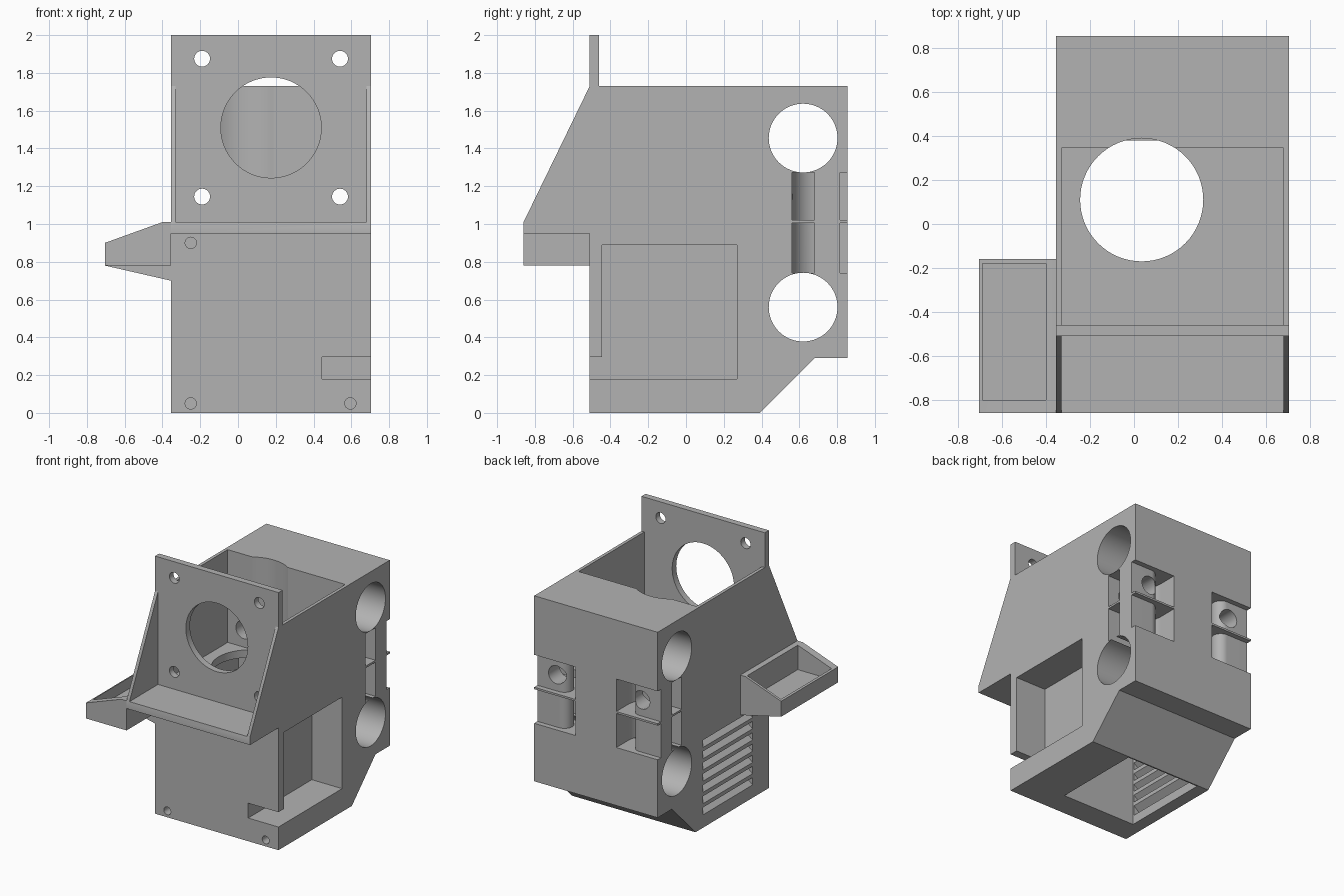
import bpy, bmesh, math
from mathutils import Vector

if "Cube" in bpy.data.objects:
    bpy.data.objects.remove(bpy.data.objects["Cube"], do_unlink=True)

grey = bpy.data.materials.new("plain_grey")
grey.use_nodes = True
grey.diffuse_color = (0.45, 0.45, 0.45, 1)
grey.node_tree.nodes["Principled BSDF"].inputs["Base Color"].default_value = (0.45, 0.45, 0.45, 1)

L, R = -0.355, 0.705      # body sides
MID = (L + R) / 2         # mirror plane of the body


def prism(name, pts, axis, a, b):
    """Extrude a 2D profile along an axis from a to b."""
    place = {"x": lambda u, v, t: (t, u, v),
             "y": lambda u, v, t: (u, t, v),
             "z": lambda u, v, t: (u, v, t)}[axis]
    bm = bmesh.new()
    face = bm.faces.new([bm.verts.new(place(u, v, a)) for u, v in pts])
    new = bmesh.ops.extrude_face_region(bm, geom=[face])["geom"]
    shift = Vector(place(0, 0, b - a))
    bmesh.ops.translate(bm, vec=shift, verts=[g for g in new if isinstance(g, bmesh.types.BMVert)])
    bmesh.ops.recalc_face_normals(bm, faces=bm.faces)
    mesh = bpy.data.meshes.new(name)
    bm.to_mesh(mesh)
    bm.free()
    mesh.materials.append(grey)
    ob = bpy.data.objects.new(name, mesh)
    bpy.context.collection.objects.link(ob)
    return ob


def box(name, x0, x1, y0, y1, z0, z1):
    return prism(name, [(x0, y0), (x1, y0), (x1, y1), (x0, y1)], "z", z0, z1)


def rod(name, axis, u, v, r, a, b, sides=64):
    ring = [math.tau * i / sides for i in range(sides)]
    return prism(name, [(u + r * math.cos(t), v + r * math.sin(t)) for t in ring], axis, a, b)


def combine(target, tool, operation="DIFFERENCE"):
    mod = target.modifiers.new("cut", "BOOLEAN")
    mod.operation, mod.solver, mod.object = operation, "EXACT", tool
    bpy.context.view_layer.objects.active = target
    bpy.ops.object.modifier_apply(modifier=mod.name)
    bpy.data.objects.remove(tool, do_unlink=True)


def mirrored_box(name, side, x0, x1, *rest):
    """Box given for the right half, flipped to the other side when side is -1."""
    xs = sorted(MID + side * (x - MID) for x in (x0, x1))
    return box(name, *xs, *rest)


# Main body with hood cheeks, extruded sideways
body = prism("body", [(-0.51, 0), (0.39, 0), (0.68, 0.29), (0.855, 0.29), (0.855, 1.73),
                      (-0.51, 1.73), (-0.86, 1.01), (-0.86, 0.95), (-0.51, 0.95)], "x", L, R)

# Upper bay, lower duct and the round opening between them
combine(body, box("cut", L + 0.025, R - 0.025, -1, 0.345, 1.01, 1.9))
combine(body, box("cut", -0.26, 0.37, -0.32, 0.38, -0.1, 0.95))
combine(body, rod("cut", "z", 0.035, 0.11, 0.28, 0.5, 1.9))

# Side pocket with its front slot
combine(body, box("cut", 0.445, 0.8, -0.445, 0.27, 0.18, 0.89))
combine(body, box("cut", 0.445, 0.8, -0.6, -0.4, 0.18, 0.295))

# Bearing bores running across the body
for z in (1.455, 0.56):
    combine(body, rod("cut", "x", 0.62, z, 0.182, -1, 1))

# Blind screw holes in the front
for x, z in ((-0.25, 0.9), (-0.25, 0.05), (0.595, 0.05)):
    combine(body, rod("cut", "y", x, z, 0.03, -0.6, -0.4, 24))

# Belt clamps: U-shaped channel around a rounded core, two levels per side
SCREW_X = (-0.19, 0.54)
for side, label, screw in ((-1, "right", SCREW_X[0]), (1, "left", SCREW_X[1])):
    for z0, z1, level in ((0.74, 1.005, "lower"), (1.02, 1.272, "upper")):
        cx = MID + side * (0.498 - MID)
        channel = mirrored_box("cut", side, 0.498, 0.8, 0.56, 0.9, z0, z1)
        combine(channel, rod("tool", "z", cx, 0.708, 0.148, z0, z1), "UNION")
        combine(channel, mirrored_box("tool", side, 0.35, 0.55, 0.708, 0.9, z0, z1), "UNION")
        combine(body, channel)
        core = mirrored_box(f"{label}_{level}_belt_core", side, 0.52, R, 0.68, 0.815, z0, z1)
        end = MID + side * (0.52 - MID)
        combine(core, rod("tool", "z", end, 0.7475, 0.0675, z0, z1), "UNION")
        if level == "upper":
            combine(core, rod("cut", "y", screw, 1.145, 0.07, 0.3, 1, 32))
    combine(body, rod("cut", "y", screw, 1.145, 0.07, 0.3, 0.75, 32))

# Fan plate standing in the mouth of the bay
plate = prism("fan_plate", [(L + 0.025, 1.01), (R - 0.025, 1.01), (R - 0.025, 1.73), (R, 1.73),
                            (R, 2), (L, 2), (L, 1.73), (L + 0.025, 1.73)], "y", -0.51, -0.46)
combine(plate, rod("cut", "y", MID, 1.51, 0.266, -0.6, -0.4))
for x in SCREW_X:
    for z in (1.145, 1.875):
        combine(plate, rod("cut", "y", x, z, 0.042, -0.6, -0.4, 32))

# Louvred window through the right wall
combine(body, box("cut", -0.5, -0.2, -0.31, 0.3, 0.07, 0.68))
COUNT = 7
STEP = 0.61 / COUNT
for i in range(COUNT):
    z = 0.07 + i * STEP
    prism(f"louvre_{i + 1}", [(L, z), (L, z + 0.03), (-0.26, z + STEP + 0.02), (-0.26, z + STEP - 0.01)],
          "y", -0.31, 0.3)

# Side tray with a recess and a sloped support beneath
tray = prism("side_tray", [(-0.705, 0.78), (L, 0.78), (L, 1.01), (-0.4, 1.01), (-0.705, 0.9)],
             "y", -0.86, -0.16)
combine(tray, box("cut", -0.69, -0.4, -0.8, -0.18, 0.82, 1.2))
prism("tray_support", [(-0.705, 0.78), (L, 0.7), (L, 0.78)], "y", -0.51, -0.16)

# Smooth the round walls, keep corners sharp
bpy.ops.object.select_all(action="DESELECT")
for ob in bpy.context.scene.objects:
    if ob.type == "MESH" and ob.data.materials and ob.data.materials[0] == grey:
        ob.select_set(True)
        bpy.context.view_layer.objects.active = ob
bpy.ops.object.shade_smooth_by_angle(angle=math.radians(30))
